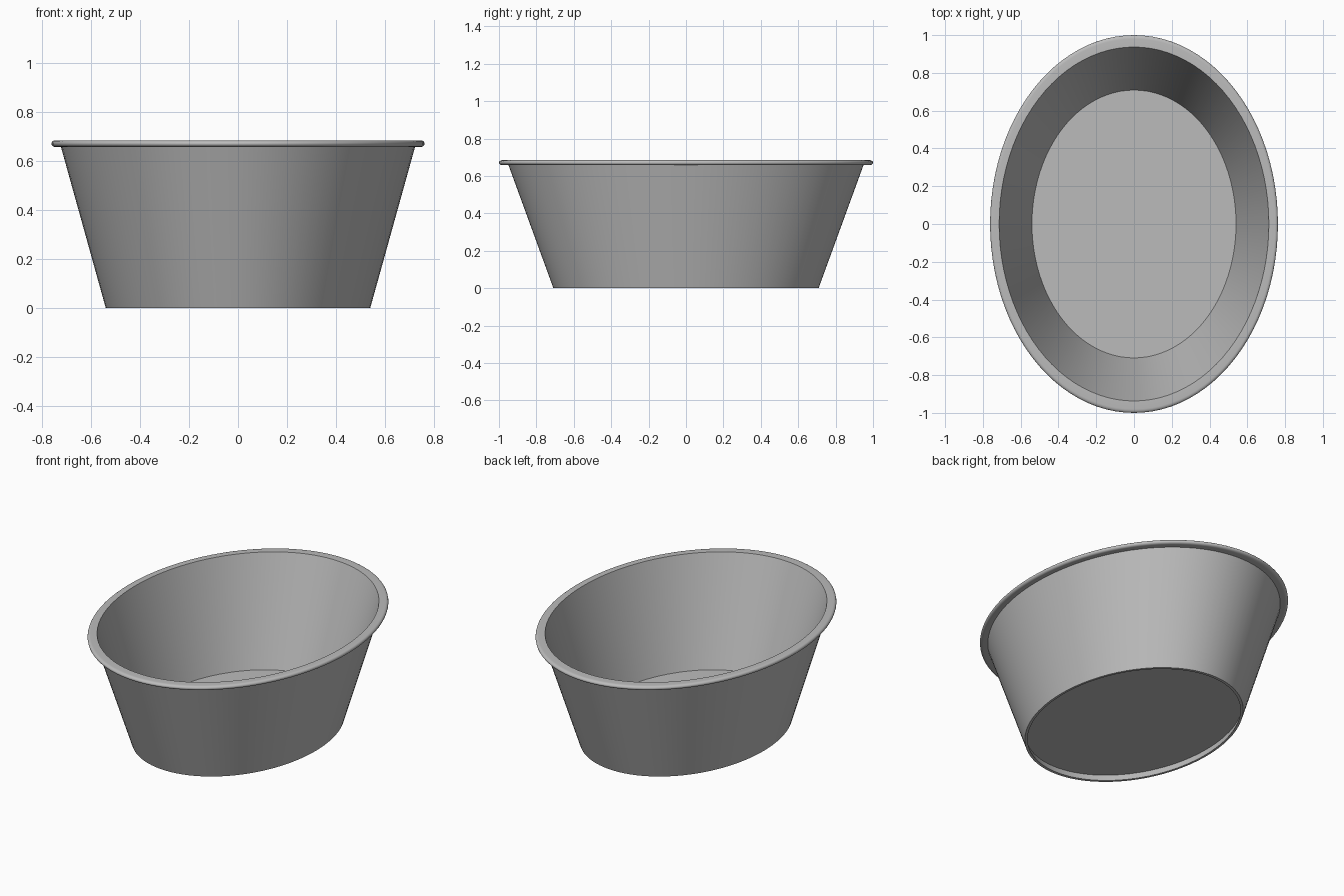
import bpy, bmesh, math

cube = bpy.data.objects.get("Cube")
if cube:
    bpy.data.objects.remove(cube)

SEGMENTS = 96
OVAL = 0.762      # width of the oval relative to its length

grey = bpy.data.materials.new("plain grey")
grey.use_nodes = True
colour = (0.5, 0.5, 0.5, 1)
grey.diffuse_color = colour
grey.node_tree.nodes["Principled BSDF"].inputs["Base Color"].default_value = colour


def lathe(name, profile, closed):
    """Revolve (radius, height) points about z and squash to an oval."""
    bm = bmesh.new()
    verts = [bm.verts.new((0, r, z)) for r, z in profile]
    edges = [bm.edges.new(pair) for pair in zip(verts, verts[1:])]
    if closed:
        edges.append(bm.edges.new((verts[-1], verts[0])))
    bmesh.ops.spin(bm, geom=verts + edges, cent=(0, 0, 0), axis=(0, 0, 1),
                   angle=math.tau, steps=SEGMENTS, use_duplicate=False)
    bmesh.ops.remove_doubles(bm, verts=bm.verts, dist=0.0001)
    bmesh.ops.scale(bm, vec=(OVAL, 1, 1), verts=bm.verts)
    bmesh.ops.recalc_face_normals(bm, faces=bm.faces)
    mesh = bpy.data.meshes.new(name)
    bm.to_mesh(mesh)
    bm.free()
    mesh.materials.append(grey)
    obj = bpy.data.objects.new(name, mesh)
    bpy.context.collection.objects.link(obj)
    bpy.ops.object.select_all(action='DESELECT')
    obj.select_set(True)
    bpy.context.view_layer.objects.active = obj
    bpy.ops.object.shade_smooth_by_angle(angle=math.radians(35))
    return obj


# Tub: flared wall, rolled rim, raised floor and hollow foot in one shell
rim_mid, rim_half = 0.671, 0.0135
rim_curve = [(0.98 + 0.02 * math.cos(a), rim_mid + rim_half * math.sin(a))
             for a in (math.radians(90 - 180 * i / 10) for i in range(11))]
outline = [(0, 0.05), (0.709, 0.05), (0.937, rim_mid + rim_half)]
outline += rim_curve
outline += [(0.949, rim_mid - rim_half), (0.709, 0), (0.691, 0),
            (0.706, 0.042), (0, 0.042)]
lathe("tub", outline, closed=False)
